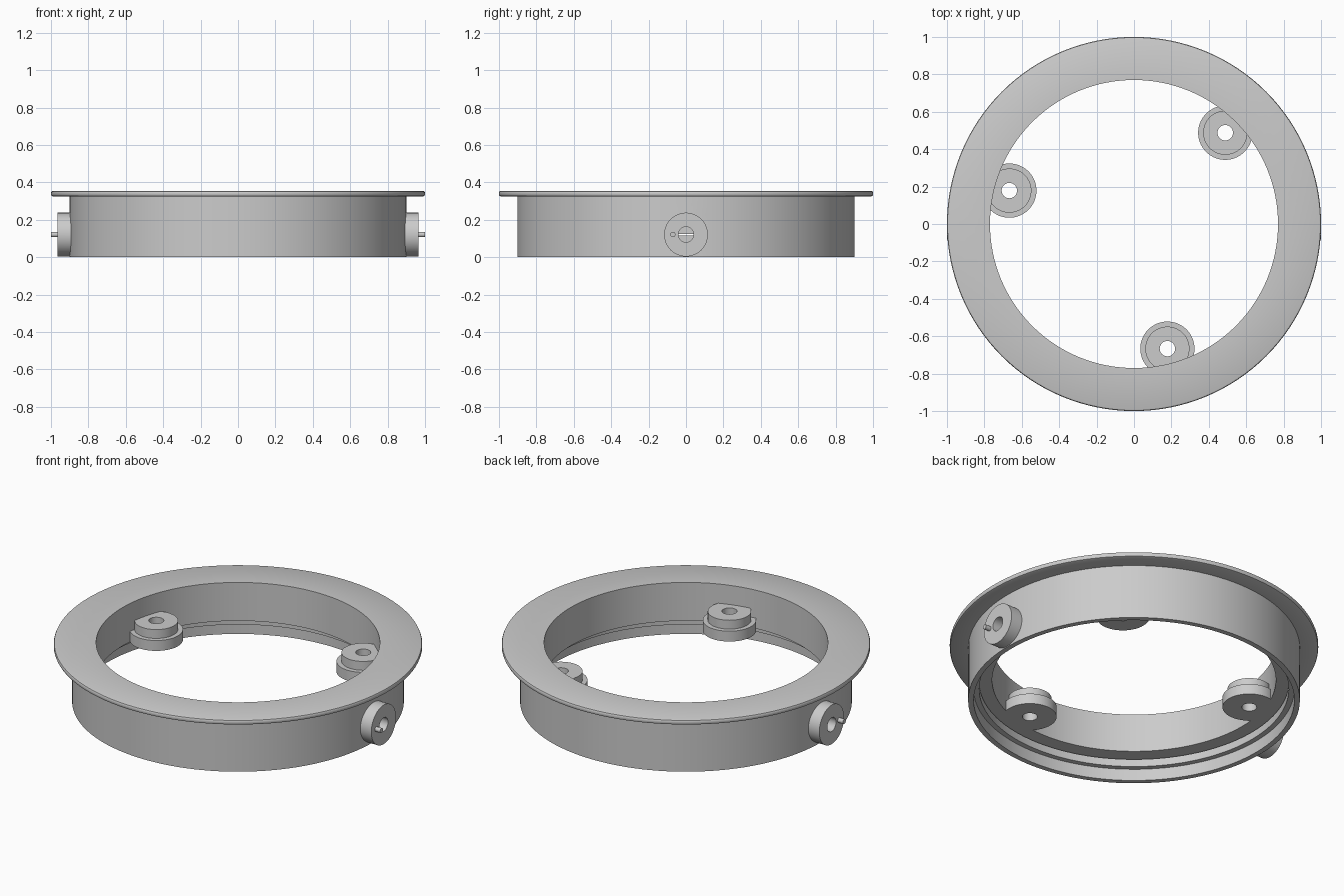
import bpy, bmesh
from math import cos, sin, pi, radians
from mathutils import Matrix

if "Cube" in bpy.data.objects:
    bpy.data.objects.remove(bpy.data.objects["Cube"])


def lathe(name, profile, steps=128):
    """Revolve a closed (radius, z) outline around z."""
    bm = bmesh.new()
    rings = [[bm.verts.new((r * cos(2 * pi * i / steps), r * sin(2 * pi * i / steps), z))
              for r, z in profile] for i in range(steps)]
    n = len(profile)
    for i in range(steps):
        a, b = rings[i], rings[(i + 1) % steps]
        for j in range(n):
            k = (j + 1) % n
            bm.faces.new((a[j], b[j], b[k], a[k]))
    bmesh.ops.recalc_face_normals(bm, faces=bm.faces)
    return to_object(name, bm)


def rod(name, radius, start, end, matrix, steps=64):
    """Cylinder from start to end along local z."""
    bm = bmesh.new()
    bmesh.ops.create_cone(bm, cap_ends=True, segments=steps, radius1=radius,
                          radius2=radius, depth=end - start,
                          matrix=matrix @ Matrix.Translation((0, 0, (start + end) / 2)))
    return to_object(name, bm)


def to_object(name, bm):
    mesh = bpy.data.meshes.new(name)
    bm.to_mesh(mesh)
    bm.free()
    obj = bpy.data.objects.new(name, mesh)
    bpy.context.collection.objects.link(obj)
    return obj


def combine(target, tool, operation):
    mod = target.modifiers.new(operation.lower(), 'BOOLEAN')
    mod.operation, mod.object, mod.solver = operation, tool, 'EXACT'
    bpy.context.view_layer.objects.active = target
    bpy.ops.object.modifier_apply(modifier=mod.name)
    bpy.data.objects.remove(tool)


# Flanged ring with a stepped, grooved recess underneath
ring = lathe("flanged_ring", [
    (0.77, 0.355), (0.99, 0.355), (0.997, 0.352), (1.0, 0.345),
    (1.0, 0.335), (0.997, 0.328), (0.99, 0.325), (0.90, 0.325),
    (0.90, 0.0), (0.87, 0.0), (0.87, 0.07), (0.84, 0.07),
    (0.84, 0.115), (0.88, 0.115), (0.88, 0.125), (0.77, 0.125)])

# Three stepped screw bosses on the inner wall
for angle in (45, 165, 285):
    a = radians(angle)
    place = Matrix.Translation((0.69 * cos(a), 0.69 * sin(a), 0))
    combine(ring, rod("boss_base", 0.145, 0.125, 0.187, place), 'UNION')
    combine(ring, rod("boss_top", 0.118, 0.16, 0.24, place), 'UNION')
    combine(ring, rod("boss_hole", 0.041, 0.05, 0.3, place), 'DIFFERENCE')

# Side pivots with a blind hole and a small locating pin
for side in (1, -1):
    turn = Matrix.Rotation(side * pi / 2, 4, 'Y')
    hub = Matrix.Translation((0, 0, 0.121)) @ turn
    pin = Matrix.Translation((0, -0.07, 0.121)) @ turn
    combine(ring, rod("pivot", 0.117, 0.885, 0.965, hub), 'UNION')
    combine(ring, rod("pivot_hole", 0.041, 0.875, 1.05, hub), 'DIFFERENCE')
    combine(ring, rod("locating_pin", 0.014, 0.93, 1.0, pin, 24), 'UNION')

# Smooth curved walls, crisp edges
bpy.ops.object.select_all(action='DESELECT')
ring.select_set(True)
bpy.context.view_layer.objects.active = ring
bpy.ops.object.shade_smooth_by_angle(angle=radians(30))
